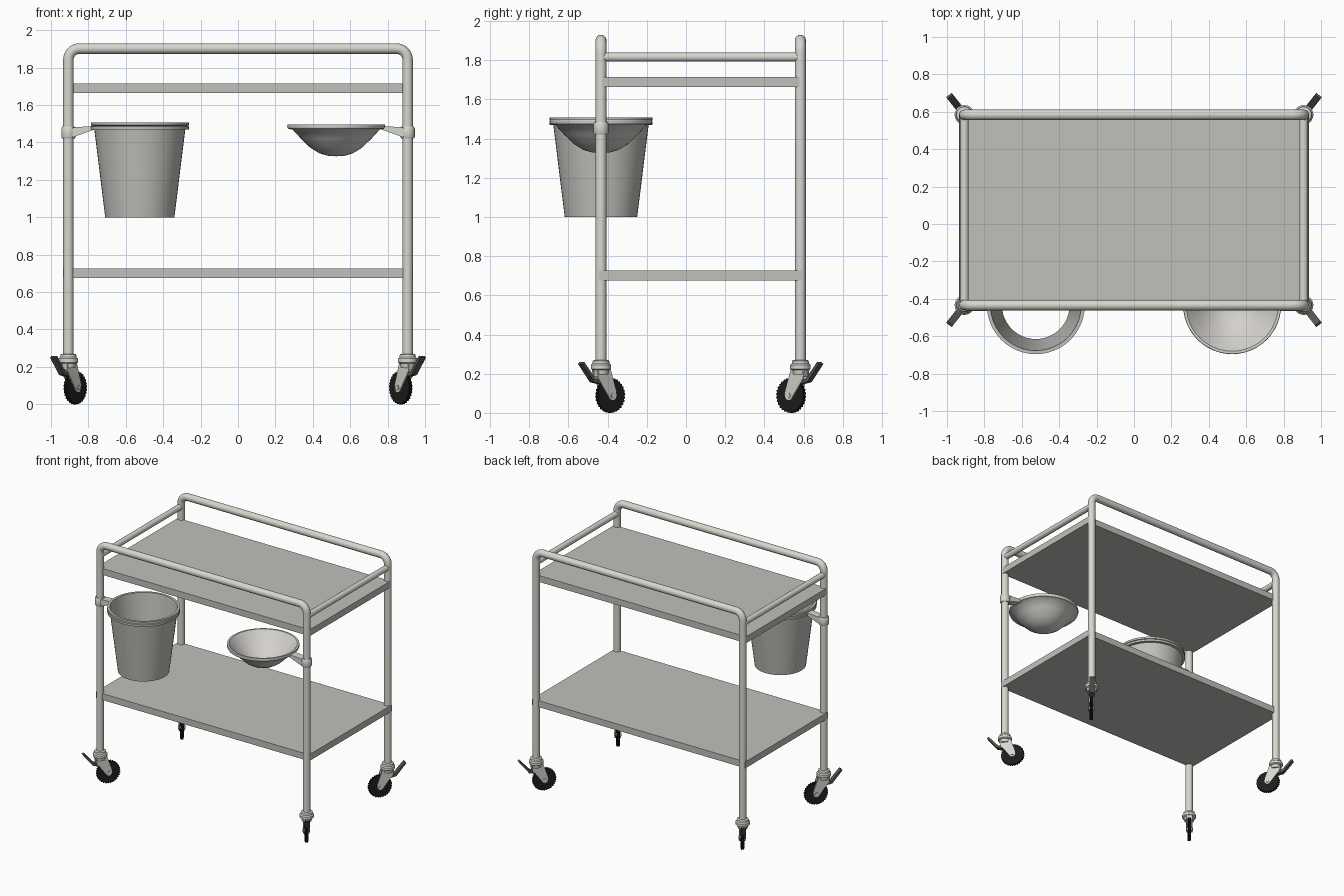
import bpy, bmesh, math
from mathutils import Matrix, Vector

cube = bpy.data.objects.get("Cube")
if cube:
    bpy.data.objects.remove(cube, do_unlink=True)


def material(name, r, g, b, rough=0.5):
    m = bpy.data.materials.new(name)
    m.use_nodes = True
    m.diffuse_color = (r, g, b, 1)
    bsdf = m.node_tree.nodes["Principled BSDF"]
    bsdf.inputs["Base Color"].default_value = (r, g, b, 1)
    bsdf.inputs["Roughness"].default_value = rough
    return m


FRAME = material("pale enamel", 0.68, 0.68, 0.63)
SHEET = material("grey sheet", 0.54, 0.53, 0.50)
BOWL = material("light bowl", 0.66, 0.64, 0.61)
RUBBER = material("black rubber", 0.012, 0.012, 0.012)
PEDAL = material("dark pedal", 0.10, 0.09, 0.085)

LEG_X, FRONT_Y, BACK_Y = 0.907, -0.434, 0.584
TUBE = 0.028


def finish(bm, name, mat, smooth=True, matrix=None):
    """Turn a bmesh into a named, coloured object."""
    bmesh.ops.recalc_face_normals(bm, faces=bm.faces)
    if matrix is not None:
        bm.transform(matrix)
    mesh = bpy.data.meshes.new(name)
    bm.to_mesh(mesh)
    bm.free()
    mesh.materials.append(mat)
    ob = bpy.data.objects.new(name, mesh)
    bpy.context.collection.objects.link(ob)
    if smooth:
        bpy.ops.object.select_all(action='DESELECT')
        ob.select_set(True)
        bpy.context.view_layer.objects.active = ob
        bpy.ops.object.shade_smooth_by_angle(angle=math.radians(35))
    return ob


def box(name, lo, hi, mat, matrix=None):
    bm = bmesh.new()
    bmesh.ops.create_cube(bm, size=1)
    lo, hi = Vector(lo), Vector(hi)
    size = hi - lo
    bm.transform(Matrix.Translation((lo + hi) / 2) @ Matrix.Diagonal((*size, 1)))
    return finish(bm, name, mat, False, matrix)


def lathe(name, profile, mat, matrix=None, steps=48, closed=False):
    """Revolve (radius, height) points around z."""
    bm = bmesh.new()
    verts = [bm.verts.new((r, 0, z)) for r, z in profile]
    edges = [bm.edges.new(p) for p in zip(verts, verts[1:])]
    if closed:
        edges.append(bm.edges.new((verts[-1], verts[0])))
    bmesh.ops.spin(bm, geom=verts + edges, axis=(0, 0, 1), cent=(0, 0, 0),
                   angle=math.tau, steps=steps, use_duplicate=False)
    bmesh.ops.remove_doubles(bm, verts=bm.verts, dist=0.0005)
    return finish(bm, name, mat, True, matrix)


def plate(name, outline, y0, y1, mat, matrix=None, smooth=False):
    """Extrude an (x, z) outline from y0 to y1."""
    bm = bmesh.new()
    face = bm.faces.new([bm.verts.new((x, y0, z)) for x, z in outline])
    new = bmesh.ops.extrude_face_region(bm, geom=[face])["geom"]
    bmesh.ops.translate(bm, vec=(0, y1 - y0, 0),
                        verts=[v for v in new if isinstance(v, bmesh.types.BMVert)])
    return finish(bm, name, mat, smooth, matrix)


def tube(name, path, radius, mat):
    curve = bpy.data.curves.new(name, 'CURVE')
    curve.dimensions = '3D'
    curve.bevel_depth = radius
    curve.bevel_resolution = 6
    curve.use_fill_caps = True
    spline = curve.splines.new('POLY')
    spline.points.add(len(path) - 1)
    for point, co in zip(spline.points, path):
        point.co = (*co, 1)
    curve.materials.append(mat)
    ob = bpy.data.objects.new(name, curve)
    bpy.context.collection.objects.link(ob)
    bpy.ops.object.select_all(action='DESELECT')
    ob.select_set(True)
    bpy.context.view_layer.objects.active = ob
    bpy.ops.object.convert(target='MESH')
    bpy.ops.object.shade_smooth_by_angle(angle=math.radians(35))


# Bent tube frames, each two legs joined by a top rail
TOP, BEND = 1.902, 0.06
for name, y in (("front", FRONT_Y), ("back", BACK_Y)):
    half = [(LEG_X, y, 0.24)]
    for i in range(9):
        a = math.pi / 2 * i / 8
        half.append((LEG_X - BEND + BEND * math.cos(a), y,
                     TOP - BEND + BEND * math.sin(a)))
    path = half + [(-x, yy, z) for x, yy, z in reversed(half)]
    tube(name + "_leg_frame", path, TUBE, FRAME)

# Side rails
for side, s in (("left", 1), ("right", -1)):
    tube(side + "_side_rail", [(s * LEG_X, FRONT_Y, 1.816), (s * LEG_X, BACK_Y, 1.816)],
         0.023, FRAME)

# Shelves
box("upper_shelf", (-0.934, -0.435, 1.664), (0.934, 0.58, 1.715), SHEET)
box("lower_shelf", (-0.936, -0.444, 0.676), (0.936, 0.592, 0.727), SHEET)

# Open bucket and shallow bowl
HOLD_X = 0.525
lathe("bucket", [(0.185, 1.0), (0.243, 1.468), (0.262, 1.47), (0.262, 1.486),
                 (0.254, 1.489), (0.262, 1.492), (0.262, 1.508), (0.243, 1.508),
                 (0.238, 1.47), (0.181, 1.0)], SHEET,
      Matrix.Translation((-HOLD_X, FRONT_Y, 0)), closed=True)
lathe("bowl", [(0, 1.326), (0.045, 1.329), (0.09, 1.342), (0.14, 1.373),
               (0.19, 1.422), (0.232, 1.468), (0.258, 1.474), (0.262, 1.485),
               (0.26, 1.497), (0.246, 1.497), (0.228, 1.475), (0.187, 1.43),
               (0.137, 1.381), (0.088, 1.35), (0.044, 1.337), (0, 1.334)], BOWL,
      Matrix.Translation((HOLD_X, FRONT_Y, 0)))

# Clamps and arms holding the bucket and bowl
for side, s in (("left", 1), ("right", -1)):
    lathe(side + "_clamp", [(0, 1.42), (0.033, 1.42), (0.038, 1.43), (0.038, 1.475),
                            (0.033, 1.485), (0, 1.485)], FRAME,
          Matrix.Translation((s * LEG_X, FRONT_Y, 0)), 24)
    plate(side + "_holder_arm", [(s * x, z) for x, z in (
        (0.89, 1.425), (0.89, 1.48), (0.77, 1.488), (0.77, 1.468))],
        FRONT_Y - 0.03, FRONT_Y + 0.03, FRAME)

# Casters: local +x points outward, the wheel trails inward
AXLE_X, AXLE_Z, WHEEL_R = -0.06, 0.089, 0.089
SWIVEL = math.radians(52)
fork = [(0.042, 0.225), (0.033, 0.175), (-0.033, 0.085), (-0.045, 0.068),
        (-0.06, 0.062), (-0.077, 0.068), (-0.086, 0.085), (-0.084, 0.11), (-0.045, 0.225)]
pedal = [(0.0, 0.145), (0.058, 0.157), (0.134, 0.25), (0.122, 0.259),
         (0.05, 0.176), (0.0, 0.163)]
TREADS = 30
tread = []
for i in range(TREADS * 4):
    a = math.tau * i / (TREADS * 4)
    r = WHEEL_R - (0.005 if i % 4 < 2 else 0)
    tread.append((AXLE_X + r * math.cos(a), AXLE_Z + r * math.sin(a)))

for end, y, sy in (("front", FRONT_Y, -1), ("back", BACK_Y, 1)):
    for side, sx in (("left", 1), ("right", -1)):
        tag = end + "_" + side
        turn = math.atan2(sy * math.sin(SWIVEL), sx * math.cos(SWIVEL))
        place = Matrix.Translation((sx * LEG_X, y, 0)) @ Matrix.Rotation(turn, 4, 'Z')
        lathe("caster_collar_" + tag,
              [(0, 0.195), (0.036, 0.195), (0.04, 0.218), (0.052, 0.224), (0.052, 0.244),
               (0.044, 0.252), (0.042, 0.266), (0.036, 0.27), (0, 0.27)],
              FRAME, place, 28)
        plate("caster_wheel_" + tag, tread, -0.011, 0.011, RUBBER, place)
        for k, o in (("a", 0.014), ("b", -0.022)):
            plate("caster_fork_" + k + "_" + tag, fork, o, o + 0.008, FRAME, place)
        box("caster_crown_" + tag, (-0.045, -0.022, 0.185), (0.035, 0.022, 0.225),
            FRAME, place)
        lathe("caster_axle_" + tag, [(0, -0.027), (0.013, -0.027), (0.013, 0.027), (0, 0.027)],
              FRAME, place @ Matrix.Translation((AXLE_X, 0, AXLE_Z))
              @ Matrix.Rotation(math.pi / 2, 4, 'X'), 16)
        plate("brake_pedal_" + tag, pedal, -0.019, 0.019, PEDAL, place)
